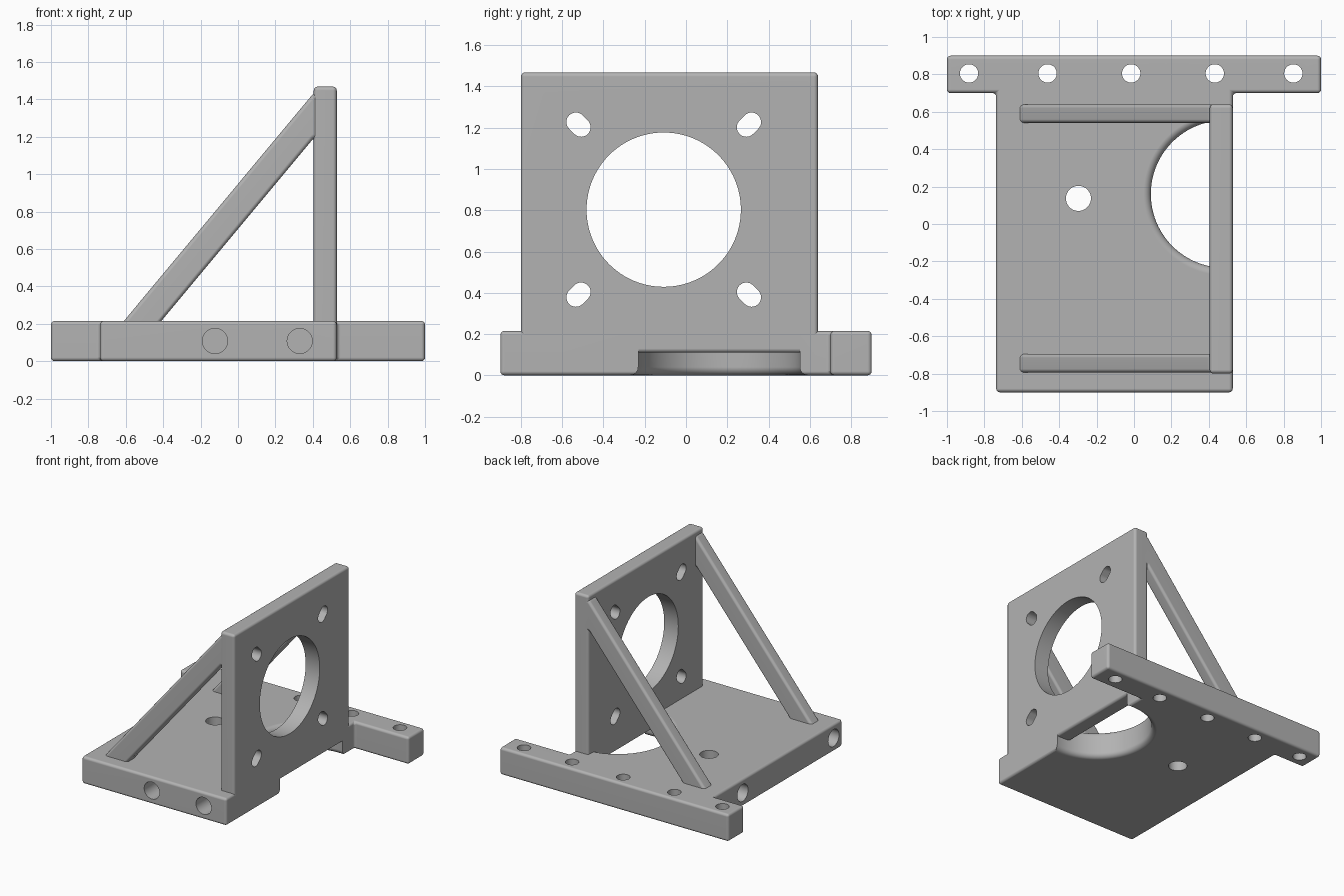
import bpy, bmesh, math
from mathutils import Matrix, Vector

if "Cube" in bpy.data.objects:
    bpy.data.objects.remove(bpy.data.objects["Cube"], do_unlink=True)

grey = bpy.data.materials.new("plain_grey")
grey.use_nodes = True
COLOUR = (0.45, 0.45, 0.45, 1)
grey.diffuse_color = COLOUR
grey.node_tree.nodes["Principled BSDF"].inputs["Base Color"].default_value = COLOUR


def make_object(name, bm):
    bmesh.ops.recalc_face_normals(bm, faces=bm.faces[:])
    mesh = bpy.data.meshes.new(name)
    bm.to_mesh(mesh)
    bm.free()
    mesh.materials.append(grey)
    obj = bpy.data.objects.new(name, mesh)
    bpy.context.collection.objects.link(obj)
    return obj


def prism(name, points, direction):
    """Extrude a flat outline of 3D points along a direction."""
    bm = bmesh.new()
    face = bm.faces.new([bm.verts.new(p) for p in points])
    grown = bmesh.ops.extrude_face_region(bm, geom=[face])["geom"]
    verts = [g for g in grown if isinstance(g, bmesh.types.BMVert)]
    bmesh.ops.translate(bm, verts=verts, vec=Vector(direction))
    return make_object(name, bm)


def add_cylinder(bm, centre, axis, radius, depth, sides=48):
    turn = Vector((0, 0, 1)).rotation_difference(Vector(axis)).to_matrix().to_4x4()
    bmesh.ops.create_cone(bm, cap_ends=True, segments=sides, radius1=radius,
                          radius2=radius, depth=depth,
                          matrix=Matrix.Translation(centre) @ turn)


def finish(obj, cutters=()):
    """Round the outer edges, cut the openings and shade."""
    bevel = obj.modifiers.new("rounded_edges", 'BEVEL')
    bevel.width = 0.02
    bevel.segments = 4
    bevel.limit_method = 'ANGLE'
    for cutter in cutters:
        cutter.hide_render = True
        cut = obj.modifiers.new("cut", 'BOOLEAN')
        cut.operation = 'DIFFERENCE'
        cut.solver = 'EXACT'
        cut.object = cutter
    # bake the modifiers, then drop the cutters
    graph = bpy.context.evaluated_depsgraph_get()
    mesh = bpy.data.meshes.new_from_object(obj.evaluated_get(graph))
    obj.modifiers.clear()
    obj.data = mesh
    for cutter in cutters:
        bpy.data.objects.remove(cutter, do_unlink=True)
    bpy.ops.object.select_all(action='DESELECT')
    obj.select_set(True)
    bpy.context.view_layer.objects.active = obj
    bpy.ops.object.shade_smooth_by_angle(angle=math.radians(30))
    weighted = obj.modifiers.new("flat_normals", 'WEIGHTED_NORMAL')
    weighted.keep_sharp = True


TOP = 0.215                      # base thickness
LEFT, RIGHT = -0.737, 0.528      # base sides

# Base plate with its wide mounting flange
outline = [(LEFT, -0.9), (RIGHT, -0.9), (RIGHT, 0.7), (1, 0.7),
           (1, 0.9), (-1, 0.9), (-1, 0.7), (LEFT, 0.7)]
base = prism("base_plate", [(x, y, 0) for x, y in outline], (0, 0, TOP))

# Round opening with rounded rims, turned from a profile
bm = bmesh.new()
R, F, STEPS = 0.394, 0.04, 6
arc = [math.pi / 2 * i / STEPS for i in range(STEPS + 1)]
lower = [(R + F * (1 - math.sin(a)), F * (1 - math.cos(a))) for a in arc]
lower = [(R + F * (1 - math.sin(a)), F - F * math.cos(a)) for a in arc]
upper = [(r, TOP - z) for r, z in reversed(lower)]
profile = ([(0, -0.1), (R + F, -0.1)] + lower + upper
           + [(R + F, TOP + 0.1), (0, TOP + 0.1)])
verts = [bm.verts.new((r, 0, z)) for r, z in profile]
edges = [bm.edges.new(pair) for pair in zip(verts, verts[1:])]
bmesh.ops.spin(bm, geom=verts + edges, cent=(0, 0, 0), axis=(0, 0, 1),
               angle=math.tau, steps=96)
bmesh.ops.remove_doubles(bm, verts=bm.verts[:], dist=0.0001)
bmesh.ops.translate(bm, verts=bm.verts[:], vec=(0.484, 0.16, 0))
opening = make_object("opening_cutter", bm)

# Screw holes through the plate, and blind holes in the front and side
bm = bmesh.new()
for x in (-0.882, -0.462, -0.015, 0.432, 0.852):
    add_cylinder(bm, (x, 0.805, 0.1), (0, 0, 1), 0.049, 0.5)
add_cylinder(bm, (-0.297, 0.137, 0.1), (0, 0, 1), 0.067, 0.5)
for x in (-0.123, 0.33):
    add_cylinder(bm, (x, -0.9, 0.108), (0, 1, 0), 0.067, 0.6)
for y in (-0.79, 0.345):
    add_cylinder(bm, (LEFT, y, 0.108), (1, 0, 0), 0.067, 0.6)
finish(base, [opening, make_object("hole_cutter", bm)])

# Upright motor plate
BACK = 0.405
upright = prism("upright_plate",
                [(BACK, -0.8, 0.11), (BACK, 0.64, 0.11),
                 (BACK, 0.64, 1.468), (BACK, -0.8, 1.468)],
                (RIGHT - BACK, 0, 0))
CY, CZ = -0.108, 0.803
bm = bmesh.new()
add_cylinder(bm, (0.47, CY, CZ), (1, 0, 0), 0.374, 0.4, 96)
bore = make_object("bore_cutter", bm)
cutters = [bore]

# Four short slots, stretched toward the bore
for sy in (-1, 1):
    for sz in (-1, 1):
        slot = []
        aim = math.atan2(sz, sy)
        for end in (0, 1):
            shift = 0.018 * (1 - 2 * end)
            for i in range(17):
                a = aim - math.pi / 2 + math.pi * (end + i / 16)
                slot.append((0.3,
                             CY + sy * 0.413 + shift * math.cos(aim) + 0.046 * math.cos(a),
                             CZ + sz * 0.412 + shift * math.sin(aim) + 0.046 * math.sin(a)))
        cutters.append(prism("slot_cutter", slot, (0.4, 0, 0)))
finish(upright, cutters)

# Diagonal braces on both sides
SLOPE = 1.2
SINK = 0.03
brace = [(-0.61 - SINK / SLOPE, TOP - SINK), (-0.41 - SINK / SLOPE, TOP - SINK),
         (BACK, 1.193), (0.46, 1.193), (0.46, 1.434), (BACK, 1.434)]
for name, y in (("front_brace", -0.795), ("back_brace", 0.54)):
    finish(prism(name, [(x, y, z) for x, z in brace], (0, 0.1, 0)))
